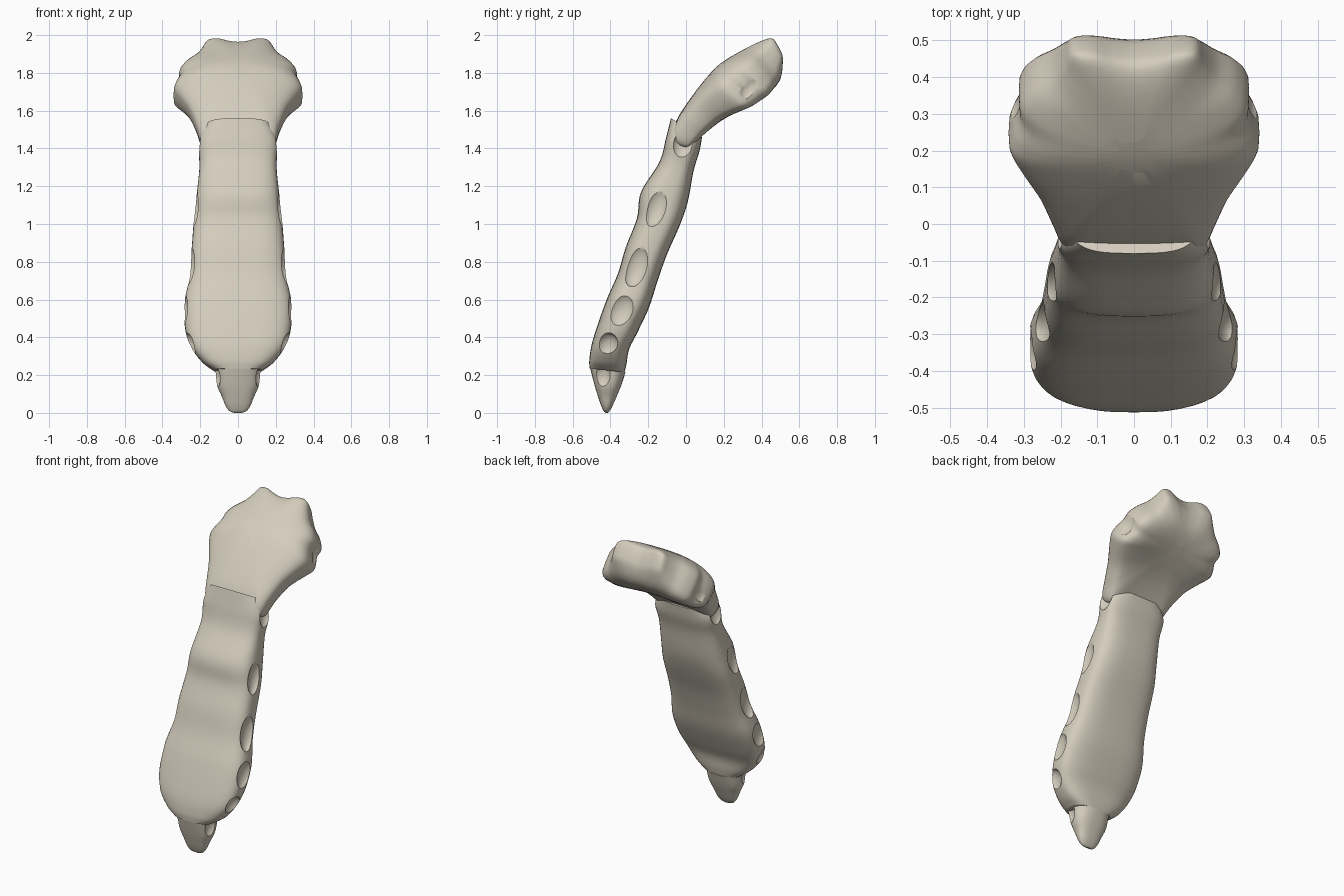
import bpy, bmesh, math
from mathutils import Vector, Matrix

cube = bpy.data.objects.get("Cube")
if cube:
    bpy.data.objects.remove(cube)

bone = bpy.data.materials.new("bone_beige")
bone.use_nodes = True
bone.diffuse_color = (0.66, 0.61, 0.51, 1)
bone.node_tree.nodes["Principled BSDF"].inputs["Base Color"].default_value = bone.diffuse_color

RING, STEPS = 40, 6


def spline(pts):
    """Catmull-Rom interpolation through points of any dimension."""
    p = [Vector(q) for q in pts]
    p = [2 * p[0] - p[1]] + p + [2 * p[-1] - p[-2]]
    out = []
    for a, b, c, d in zip(p, p[1:], p[2:], p[3:]):
        for i in range(STEPS):
            t = i / STEPS
            out.append(0.5 * (2 * b + (c - a) * t + (2 * a - 5 * b + 4 * c - d) * t * t
                              + (3 * b - a - 3 * c + d) * t ** 3))
    return out + [p[-2]]


def skin(name, rings):
    """Join rings of points into one closed part."""
    bm = bmesh.new()
    rings = [[bm.verts.new(co) for co in ring] for ring in rings]
    for r, q in zip(rings, rings[1:]):
        for i in range(len(r)):
            j = (i + 1) % len(r)
            bm.faces.new((r[i], r[j], q[j], q[i]))
    bm.faces.new(rings[0])
    bm.faces.new(rings[-1])
    bmesh.ops.recalc_face_normals(bm, faces=bm.faces)
    mesh = bpy.data.meshes.new(name)
    bm.to_mesh(mesh)
    bm.free()
    mesh.materials.append(bone)
    obj = bpy.data.objects.new(name, mesh)
    bpy.context.collection.objects.link(obj)
    return obj


def loft(name, pts, power):
    """Rounded sections from (front y, front z, back y, back z, half width)."""
    rings = []
    for fy, fz, by, bz, w in spline(pts):
        front, back = Vector((0, fy, fz)), Vector((0, by, bz))
        ring = []
        for i in range(RING):
            a = 2 * math.pi * i / RING
            u, v = (math.copysign(abs(k) ** (2 / power), k) for k in (math.cos(a), math.sin(a)))
            ring.append((front + back) / 2 + (back - front) / 2 * v + Vector((w * u, 0, 0)))
        rings.append(ring)
    return skin(name, rings)


def plate(name, stations, half_outline, centre, power, bend):
    """Bent plate: outline of (x, station) swept front to back, sides curving backwards."""
    table = spline(stations)

    def place(x, s, v):
        k = min(max(s, 0) * STEPS, len(table) - 1.001)
        fy, fz, by, bz = table[int(k)].lerp(table[int(k) + 1], k % 1)
        v += bend * (x / half_width) ** 2
        return Vector((x, (fy + by + (by - fy) * v) / 2, (fz + bz + (bz - fz) * v) / 2))

    half_width = max(x for x, s in half_outline)
    mirrored = [(-x, s) for x, s in reversed(half_outline[:-1])]
    outline = spline(half_outline + mirrored)[:-1]
    radii = (.15, .3, .45, .6, .72, .82, .89, .94, .975, .993)
    levels = [(r, -(1 - r ** power) ** (1 / power)) for r in radii]
    levels += [(1, 0)] + [(r, -v) for r, v in reversed(levels)]
    return skin(name, [[place(x * r, centre + (s - centre) * r, v) for x, s in outline]
                       for r, v in levels])


def hollow(obj, notches):
    """Carve mirrored ellipsoid hollows: (centre, radii, tilt about x)."""
    bm = bmesh.new()
    for (x, y, z), radii, tilt in notches:
        for side in (1, -1):
            matrix = (Matrix.Translation((side * x, y, z))
                      @ Matrix.Rotation(math.radians(tilt), 4, 'X')
                      @ Matrix.Diagonal((*radii, 1)))
            bmesh.ops.create_uvsphere(bm, u_segments=28, v_segments=18, radius=1, matrix=matrix)
    mesh = bpy.data.meshes.new(obj.name + "_cutter")
    bm.to_mesh(mesh)
    bm.free()
    mesh.materials.append(bone)
    cutter = bpy.data.objects.new(obj.name + "_cutter", mesh)
    bpy.context.collection.objects.link(cutter)
    cutter.hide_render = True
    mod = obj.modifiers.new("hollows", 'BOOLEAN')
    mod.operation, mod.solver, mod.object = 'DIFFERENCE', 'EXACT', cutter
    mod.use_self = True
    bpy.context.view_layer.objects.active = obj
    bpy.ops.object.modifier_apply(modifier=mod.name)
    bpy.data.objects.remove(cutter)


# Upper plate: broad, leaning backwards, scalloped at the neck, collar and first rib
upper = plate("upper_plate", [
    (-.125, 1.40, 0, 1.34),
    (-.075, 1.53, .07, 1.44),
    (.02, 1.665, .175, 1.54),
    (.10, 1.765, .28, 1.60),
    (.175, 1.845, .365, 1.645),
    (.27, 1.905, .445, 1.70),
    (.355, 1.955, .50, 1.765),
    (.43, 2.00, .52, 1.85),
    (.465, 2.03, .535, 1.90),
], [
    (0, .4), (.12, .4), (.19, .5), (.222, 1.2), (.258, 1.9), (.308, 2.65), (.34, 3.25),
    (.333, 3.75), (.312, 4.3), (.312, 4.85), (.28, 5.4), (.228, 5.95), (.195, 6.55),
    (.165, 7.3), (.12, 7.4), (.06, 7.05), (0, 6.9),
], 4.1, 4, .3)
hollow(upper, [((.355, .345, 1.725), (.05, .06, .08), -35)])

# Main shaft with gentle ripples on its front
shaft = loft("main_shaft", [
    (-.08, 1.56, .085, 1.46, .17),
    (-.105, 1.46, .07, 1.38, .21),
    (-.14, 1.33, .04, 1.28, .204),
    (-.238, 1.17, .01, 1.12, .22),
    (-.26, 1.03, -.03, 1.0, .234),
    (-.318, .88, -.1, .84, .246),
    (-.36, .74, -.15, .7, .257),
    (-.42, .6, -.195, .56, .284),
    (-.47, .46, -.255, .43, .28),
    (-.5, .36, -.30, .34, .25),
    (-.512, .28, -.315, .26, .19),
    (-.51, .235, -.325, .215, .13),
], 3.1)
hollow(shaft, [
    ((.235, -.01, 1.44), (.06, .065, .10), -15),
    ((.245, -.16, 1.09), (.045, .06, .11), -18),
    ((.27, -.265, .78), (.05, .065, .115), -16),
    ((.305, -.345, .545), (.05, .07, .095), -22),
    ((.27, -.42, .35), (.05, .06, .075), -18),
])

# Small pointed tip at the bottom
tip = loft("pointed_tip", [
    (-.508, .24, -.32, .215, .12),
    (-.485, .15, -.345, .14, .11),
    (-.467, .09, -.37, .08, .085),
    (-.45, .04, -.39, .035, .066),
    (-.436, .01, -.405, .01, .045),
    (-.425, 0, -.415, 0, .02),
], 2.6)
hollow(tip, [((.14, -.45, .19), (.05, .055, .075), -10)])

# Smooth shading with crisp rims
bpy.ops.object.select_all(action='DESELECT')
for part in (upper, shaft, tip):
    part.select_set(True)
bpy.context.view_layer.objects.active = upper
bpy.ops.object.shade_smooth_by_angle(angle=math.radians(38))
